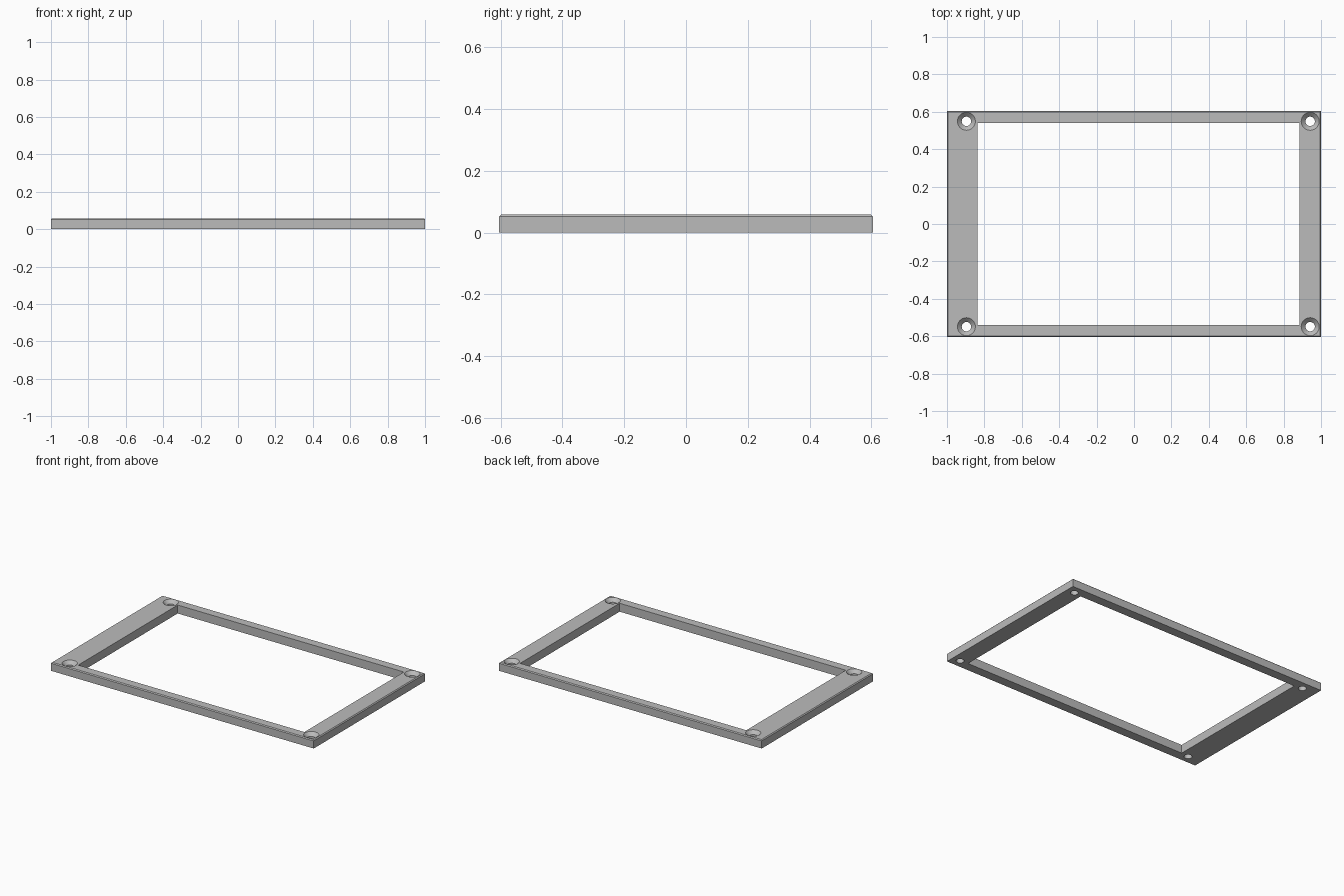
import bpy
import bmesh
from math import cos, sin, tau

HEIGHT = 0.058
HALF_X, HALF_Y = 1.0, 0.605
CHAMFER = 0.006

cube = bpy.data.objects.get("Cube")
if cube:
    bpy.data.objects.remove(cube, do_unlink=True)

grey = bpy.data.materials.new("plain_grey")
grey.use_nodes = True
colour = (0.5, 0.5, 0.5, 1)
grey.diffuse_color = colour
grey.node_tree.nodes["Principled BSDF"].inputs["Base Color"].default_value = colour


def loft(name, rings):
    """Closed solid through a stack of matching vertex rings."""
    bm = bmesh.new()
    loops = [[bm.verts.new(p) for p in ring] for ring in rings]
    for low, high in zip(loops, loops[1:]):
        for i in range(len(low)):
            j = (i + 1) % len(low)
            bm.faces.new((low[i], low[j], high[j], high[i]))
    bm.faces.new(loops[0][::-1])
    bm.faces.new(loops[-1])
    bmesh.ops.recalc_face_normals(bm, faces=bm.faces)
    mesh = bpy.data.meshes.new(name)
    bm.to_mesh(mesh)
    bm.free()
    mesh.materials.append(grey)
    obj = bpy.data.objects.new(name, mesh)
    bpy.context.collection.objects.link(obj)
    return obj


def rectangle(x0, x1, y0, y1, z):
    return [(x0, y0, z), (x1, y0, z), (x1, y1, z), (x0, y1, z)]


def circle(x, y, z, radius, sides=40):
    return [(x + radius * cos(tau * i / sides), y + radius * sin(tau * i / sides), z)
            for i in range(sides)]


def cut(target, cutter):
    bpy.context.view_layer.objects.active = target
    mod = target.modifiers.new("cut", 'BOOLEAN')
    mod.operation = 'DIFFERENCE'
    mod.solver = 'EXACT'
    mod.object = cutter
    bpy.ops.object.modifier_apply(modifier=mod.name)
    bpy.data.objects.remove(cutter, do_unlink=True)


# Plate with chamfered upper outer edges
top_x, top_y = HALF_X - CHAMFER, HALF_Y - CHAMFER
frame = loft("bezel_frame", [
    rectangle(-HALF_X, HALF_X, -HALF_Y, HALF_Y, 0),
    rectangle(-HALF_X, HALF_X, -HALF_Y, HALF_Y, HEIGHT - CHAMFER),
    rectangle(-top_x, top_x, -top_y, top_y, HEIGHT),
])

# Off-centre window opening
cut(frame, loft("window_cutter", [
    rectangle(-0.838, 0.884, -0.541, 0.541, z) for z in (-0.1, 0.2)]))

# Countersunk screw holes at the corners
for x in (-0.896, 0.942):
    for y in (-0.549, 0.549):
        cut(frame, loft("screw_cutter", [
            circle(x, y, -0.1, 0.025),
            circle(x, y, HEIGHT - 0.023, 0.025),
            circle(x, y, HEIGHT, 0.048),
            circle(x, y, 0.2, 0.048),
        ]))

# Smooth hole walls, crisp frame edges
bpy.ops.object.select_all(action='DESELECT')
frame.select_set(True)
bpy.context.view_layer.objects.active = frame
bpy.ops.object.shade_smooth_by_angle(angle=0.5)
